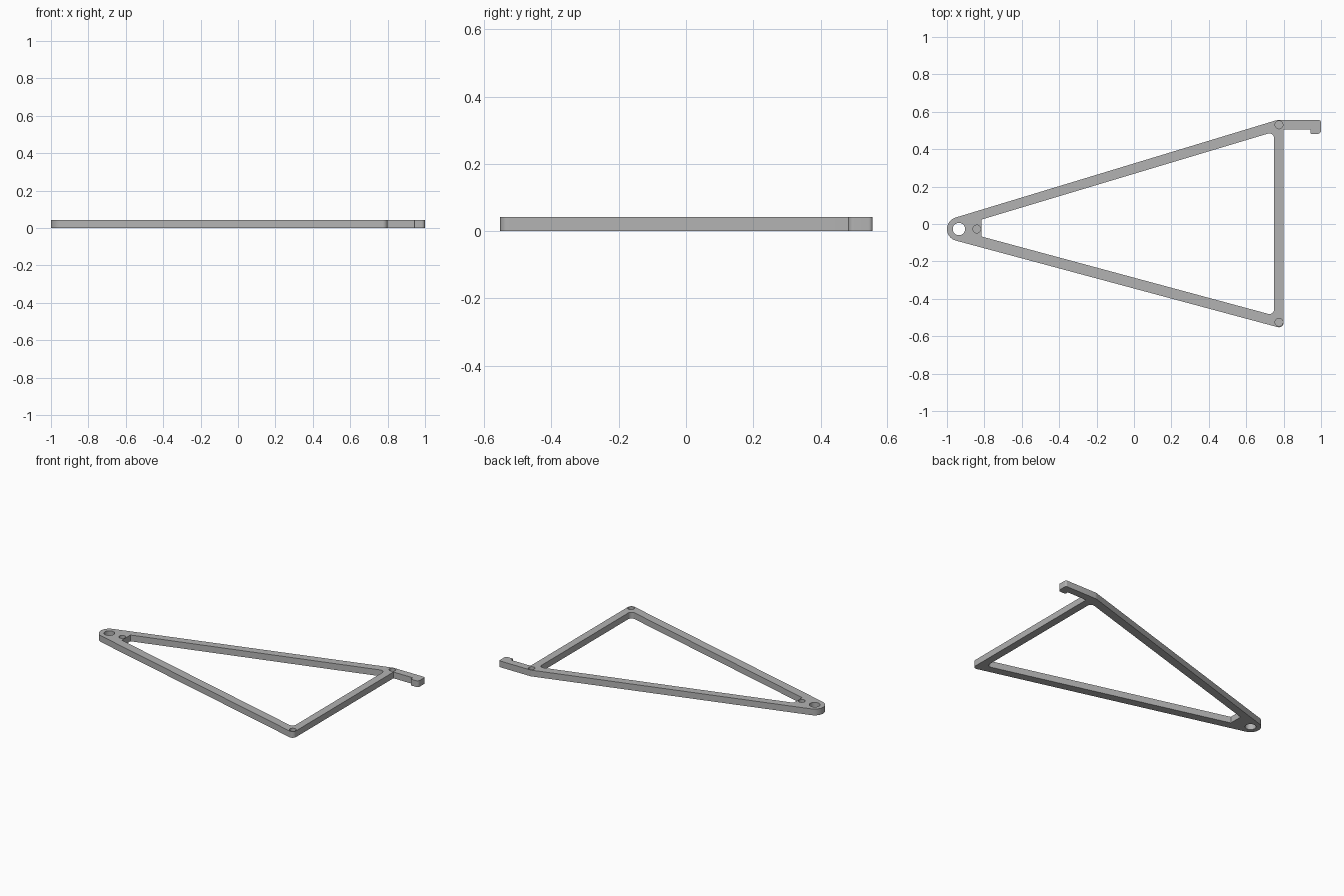
import bpy, bmesh
from math import cos, sin, tan, radians, pi
from mathutils import Vector

cube = bpy.data.objects.get("Cube")
if cube:
    bpy.data.objects.remove(cube, do_unlink=True)

THICK = 0.042
POCKET_DEPTH = 0.02

grey = bpy.data.materials.new("plain grey")
grey.use_nodes = True
grey.diffuse_color = (0.45, 0.45, 0.45, 1)
grey.node_tree.nodes["Principled BSDF"].inputs["Base Color"].default_value = (0.45, 0.45, 0.45, 1)


def arc(cx, cy, r, a0, a1, n):
    """Points along an arc, angles in degrees."""
    return [(cx + r * cos(radians(a0 + (a1 - a0) * i / n)),
             cy + r * sin(radians(a0 + (a1 - a0) * i / n))) for i in range(n + 1)]


def fillet(corners, n=8):
    """Round each (x, y, radius) corner of a closed outline."""
    out = []
    for i, (x, y, r) in enumerate(corners):
        p = Vector((x, y))
        if r == 0:
            out.append((x, y))
            continue
        a = (Vector(corners[i - 1][:2]) - p).normalized()
        b = (Vector(corners[(i + 1) % len(corners)][:2]) - p).normalized()
        half = a.angle(b) / 2
        centre = p + (a + b).normalized() * (r / sin(half))
        start = p + a * (r / tan(half)) - centre
        end = p + b * (r / tan(half)) - centre
        sweep = pi - 2 * half
        for k in range(n + 1):
            t = k / n
            v = (start * sin((1 - t) * sweep) + end * sin(t * sweep)) / sin(sweep)
            out.append(tuple(centre + v))
    return out


def prism(name, outline, z0, z1):
    """Extrude a flat outline between two heights."""
    bm = bmesh.new()
    face = bm.faces.new([bm.verts.new((x, y, z0)) for x, y in outline])
    top = bmesh.ops.extrude_face_region(bm, geom=[face])["geom"]
    bmesh.ops.translate(bm, vec=(0, 0, z1 - z0),
                        verts=[g for g in top if isinstance(g, bmesh.types.BMVert)])
    bmesh.ops.recalc_face_normals(bm, faces=bm.faces)
    mesh = bpy.data.meshes.new(name)
    bm.to_mesh(mesh)
    bm.free()
    mesh.materials.append(grey)
    ob = bpy.data.objects.new(name, mesh)
    bpy.context.collection.objects.link(ob)
    return ob


# Outer outline: rounded nose, two long struts, hooked arm
nose = (-0.936, -0.027)
outline = [(x, y, 0) for x, y in arc(*nose, 0.064, 107, 255, 20)]
outline += [
    (0.80, -0.56, 0.025),
    (0.80, 0.505, 0),
    (0.943, 0.505, 0),
    (0.943, 0.482, 0.006),
    (1.0, 0.482, 0.018),
    (1.0, 0.555, 0.012),
    (0.762, 0.555, 0.06),
]
frame = prism("triangle_frame", fillet(outline), 0, THICK)

# Triangular window, through hole and blind pin pockets
window = [(-0.815, 0.024, 0), (-0.815, -0.067, 0),
          (0.749, -0.489, 0.025), (0.749, 0.493, 0.025)]
cutters = [
    prism("window_cutter", fillet(window), -0.1, 0.1),
    prism("nose_hole_cutter", arc(*nose, 0.033, 0, 352.5, 47), -0.1, 0.1),
]
for x, y in [(-0.84, -0.027), (0.775, 0.53), (0.775, -0.525)]:
    cutters.append(prism("pocket_cutter", arc(x, y, 0.021, 0, 348.75, 31),
                         THICK - POCKET_DEPTH, 0.1))
for c in cutters:
    c.hide_render = True
    mod = frame.modifiers.new(c.name, "BOOLEAN")
    mod.operation = "DIFFERENCE"
    mod.solver = "EXACT"
    mod.object = c

# Bake the cuts and drop the cutters
bpy.context.view_layer.update()
baked = bpy.data.meshes.new_from_object(
    frame.evaluated_get(bpy.context.evaluated_depsgraph_get()))
frame.modifiers.clear()
frame.data = baked
for c in cutters:
    bpy.data.objects.remove(c, do_unlink=True)

# Smooth the round walls, keep edges crisp
bpy.ops.object.select_all(action="DESELECT")
frame.select_set(True)
bpy.context.view_layer.objects.active = frame
bpy.ops.object.shade_smooth_by_angle(angle=radians(30))
